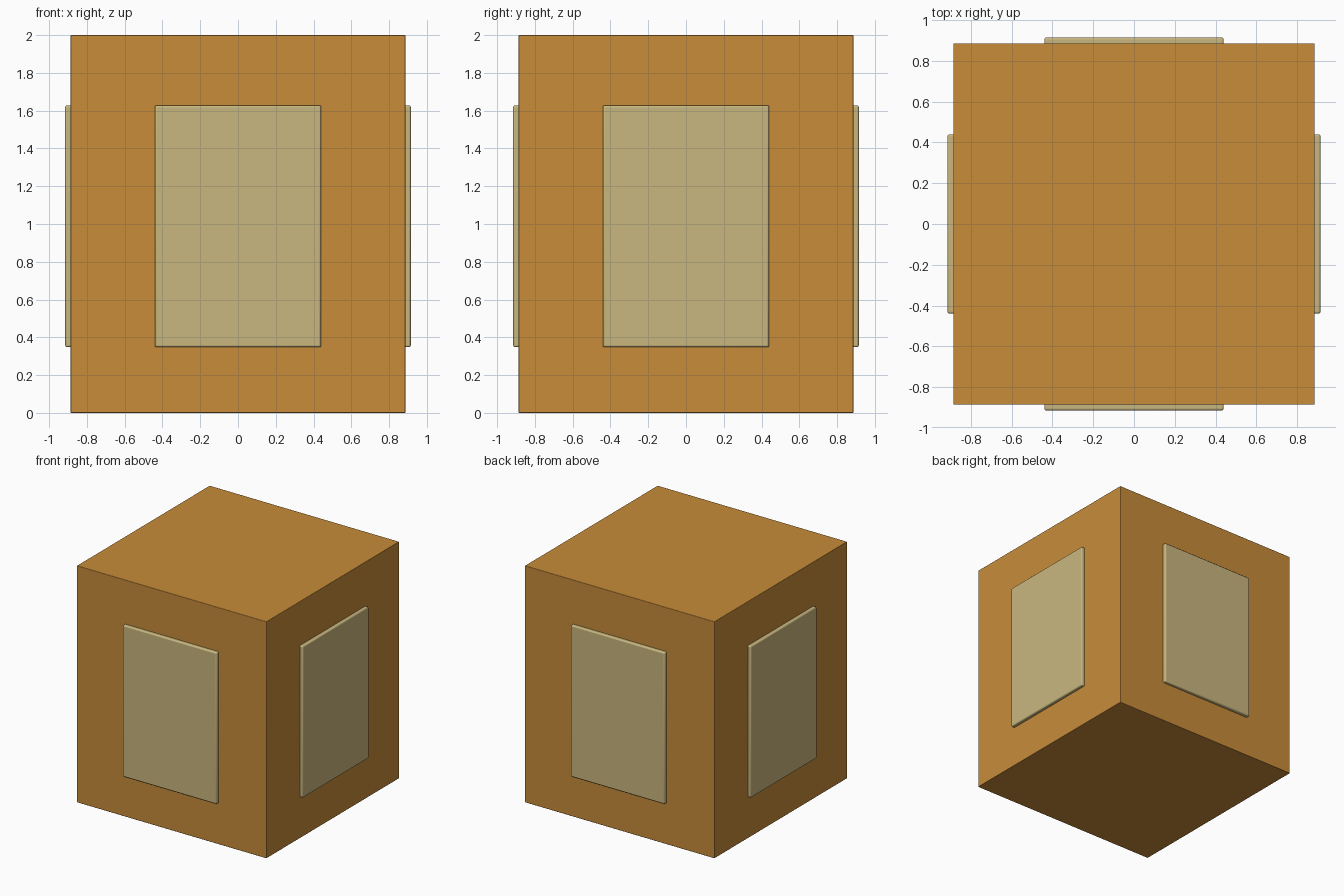
import bpy
from math import radians
from mathutils import Matrix, Vector

cube = bpy.data.objects.get("Cube")
if cube:
    bpy.data.objects.remove(cube, do_unlink=True)


def make_material(name, color):
    mat = bpy.data.materials.new(name)
    mat.use_nodes = True
    mat.diffuse_color = color
    mat.node_tree.nodes["Principled BSDF"].inputs["Base Color"].default_value = color
    return mat


def bevelled_box(name, size, center, mat, bevel, turn=0):
    bpy.ops.mesh.primitive_cube_add(size=1)
    obj = bpy.context.object
    obj.name = name
    place = Matrix.Rotation(radians(turn), 4, "Z") @ Matrix.Translation(Vector(center))
    obj.data.transform(place @ Matrix.Diagonal((*size, 1)))
    obj.data.materials.append(mat)
    mod = obj.modifiers.new("soft_edges", "BEVEL")
    mod.width = bevel
    mod.segments = 3
    bpy.ops.object.shade_smooth_by_angle(angle=radians(35))
    return obj


amber = make_material("amber", (0.58, 0.262, 0.042, 1))
cream = make_material("pale_cream", (0.584, 0.474, 0.209, 1))

# Main block
bevelled_box("body", (1.772, 1.772, 2.0), (0, 0, 1), amber, 0.004)

# One raised panel on each side, sunk slightly into the block
for i, side in enumerate(("front", "left", "back", "right")):
    bevelled_box(side + "_panel", (0.88, 0.04, 1.28), (0, -0.895, 0.988),
                 cream, 0.01, turn=90 * i)
